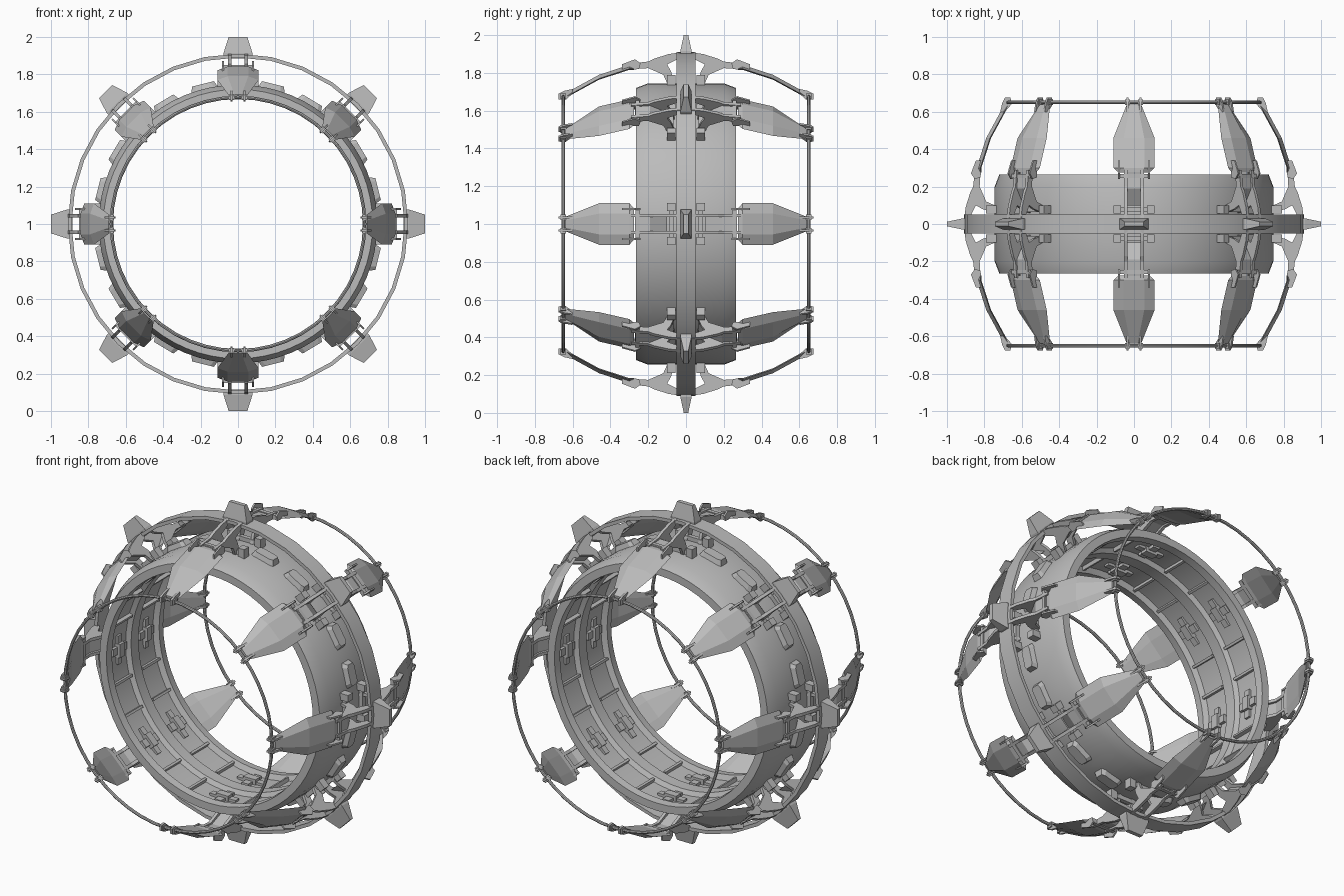
import bpy, bmesh, math
from mathutils import Matrix, Vector

cube = bpy.data.objects.get("Cube")
if cube:
    bpy.data.objects.remove(cube)

grey = bpy.data.materials.new("plain_grey")
grey.use_nodes = True
COLOR = (0.5, 0.5, 0.5, 1)
grey.diffuse_color = COLOR
grey.node_tree.nodes["Principled BSDF"].inputs["Base Color"].default_value = COLOR

CENTRE = Matrix.Translation((0, 0, 1))
EIGHTHS = [45 * k for k in range(8)]


def loft(bm, sections):
    """Skin matching closed sections and cap both ends."""
    rows = [[bm.verts.new(p) for p in s] for s in sections]
    n = len(rows[0])
    for a, b in zip(rows, rows[1:]):
        for i in range(n):
            j = (i + 1) % n
            bm.faces.new((a[i], a[j], b[j], b[i]))
    bm.faces.new(rows[0])
    bm.faces.new(rows[-1])


def box(bm, x, y, r):
    loft(bm, [[(x[0], a, b) for a, b in
               ((y[0], r[0]), (y[1], r[0]), (y[1], r[1]), (y[0], r[1]))],
              [(x[1], a, b) for a, b in
               ((y[0], r[0]), (y[1], r[0]), (y[1], r[1]), (y[0], r[1]))]])


def plate(bm, x0, x1, outline):
    """Side outline in (y, radius), extruded across x."""
    loft(bm, [[(x, y, r) for y, r in outline] for x in (x0, x1)])


def finish(name, bm, smooth=False):
    bmesh.ops.recalc_face_normals(bm, faces=bm.faces[:])
    mesh = bpy.data.meshes.new(name)
    bm.to_mesh(mesh)
    bm.free()
    mesh.materials.append(grey)
    obj = bpy.data.objects.new(name, mesh)
    bpy.context.collection.objects.link(obj)
    if smooth:
        bpy.ops.object.select_all(action='DESELECT')
        obj.select_set(True)
        bpy.context.view_layer.objects.active = obj
        bpy.ops.object.shade_smooth_by_angle(angle=math.radians(30))


def around(name, build, angles=EIGHTHS, both_sides=True):
    """Repeat a part built at the top around the y axis, on one or both ends."""
    bm = bmesh.new()
    for side in ((1, -1) if both_sides else (1,)):
        for deg in angles:
            part = bmesh.new()
            build(part)
            part.transform(CENTRE @ Matrix.Rotation(math.radians(deg), 4, 'Y')
                           @ Matrix.Diagonal((1, side, 1, 1)))
            temp = bpy.data.meshes.new("temp")
            part.to_mesh(temp)
            part.free()
            bm.from_mesh(temp)
            bpy.data.meshes.remove(temp)
    finish(name, bm)


def lathe(name, profile, steps):
    """Turn a closed (y, radius) profile around the y axis."""
    bm = bmesh.new()
    rows = []
    for k in range(steps):
        m = CENTRE @ Matrix.Rotation(math.tau * k / steps, 4, 'Y')
        rows.append([bm.verts.new(m @ Vector((0, y, r))) for y, r in profile])
    n = len(profile)
    for k in range(steps):
        a, b = rows[k], rows[(k + 1) % steps]
        for i in range(n):
            j = (i + 1) % n
            bm.faces.new((a[i], a[j], b[j], b[i]))
    finish(name, bm, smooth=True)


# Main drum: chamfered outside, two channels and a middle band inside
half = [(0.2, 0.745), (0.265, 0.72), (0.265, 0.675), (0.22, 0.67),
        (0.205, 0.7), (0.05, 0.7), (0.035, 0.675)]
lathe("main_drum", half + [(-y, r) for y, r in reversed(half)], 64)

# Outer hoop
lathe("outer_hoop", [(0.05, 0.89), (0.05, 0.91), (-0.05, 0.91), (-0.05, 0.89)], 32)

# Thin end rings
for side, label in ((-1, "front"), (1, "back")):
    tube = [(side * 0.65 + 0.009 * math.cos(math.tau * i / 8),
             0.677 + 0.009 * math.sin(math.tau * i / 8)) for i in range(8)]
    lathe(label + "_wire_ring", tube, 48)


# Tapered spikes on the hoop
def spike(bm):
    loft(bm, [[(-w, -d, r), (w, -d, r), (w, d, r), (-w, d, r)]
              for w, d, r in ((0.077, 0.03, 0.885), (0.077, 0.03, 0.915),
                              (0.05, 0.012, 1.0))])


around("spikes", spike, both_sides=False)


# Faceted petals leaning in toward the end rings
def petal(bm):
    rows = []
    for y, r, w in ((0.275, 0.842, 0.082), (0.3, 0.842, 0.11),
                    (0.46, 0.79, 0.11), (0.64, 0.692, 0.038)):
        rows.append([(-w, y, r - 0.02), (-w * 0.5, y, r), (w * 0.5, y, r),
                     (w, y, r - 0.02), (w * 0.5, y, r - 0.026),
                     (-w * 0.5, y, r - 0.026)])
    loft(bm, rows)


around("petals", petal)


# Pairs of prongs and collars gripping the end rings
def prongs(bm):
    for s in (-1, 1):
        x = s * 0.035
        plate(bm, x - 0.006, x + 0.006,
              [(0.6, 0.715), (0.645, 0.705), (0.675, 0.69), (0.675, 0.66),
               (0.64, 0.655), (0.6, 0.69)])
        box(bm, (x - 0.014, x + 0.014), (0.635, 0.665), (0.662, 0.692))


around("petal_prongs", prongs)


# Forked arms carrying the petals
def arm(bm):
    for s in (-1, 1):
        x = s * 0.045
        plate(bm, x - 0.009, x + 0.009,
              [(0.03, 0.908), (0.09, 0.9), (0.17, 0.875), (0.2, 0.86),
               (0.29, 0.85), (0.29, 0.82), (0.2, 0.825), (0.12, 0.79),
               (0.1, 0.745), (0.06, 0.745), (0.08, 0.81), (0.1, 0.845),
               (0.05, 0.87), (0.03, 0.89)])
        # hinge cheeks beside the petal root
        plate(bm, s * 0.08 - 0.005, s * 0.08 + 0.005,
              [(0.24, 0.85), (0.27, 0.872), (0.34, 0.845), (0.34, 0.815),
               (0.25, 0.82)])
        # foot blocks on the drum
        box(bm, (s * 0.09 - 0.02, s * 0.09 + 0.02), (0.055, 0.1), (0.735, 0.79))
    plate(bm, -0.045, 0.045,
          [(0.1, 0.8), (0.19, 0.85), (0.27, 0.842), (0.27, 0.83), (0.19, 0.835)])
    box(bm, (-0.085, 0.085), (0.245, 0.268), (0.825, 0.85))
    box(bm, (-0.09, 0.09), (0.065, 0.09), (0.745, 0.77))


around("forked_arms", arm)


# Long bevelled pads on the outside of the drum
def pad(bm):
    loft(bm, [[(-w, -d, r), (-w * 0.7, -d * 1.4, r), (w * 0.7, -d * 1.4, r),
               (w, -d, r), (w, d, r), (w * 0.7, d * 1.4, r),
               (-w * 0.7, d * 1.4, r), (-w, d, r)]
              for w, d, r in ((0.075, 0.03, 0.735), (0.06, 0.022, 0.772))])


around("drum_pads", pad, [a + d for a in EIGHTHS for d in (-14, 14)], False)


# Ribs across the inner channels
def rib(bm):
    box(bm, (-0.007, 0.007), (0.05, 0.21), (0.678, 0.71))


around("inner_ribs", rib, [a + d for a in EIGHTHS for d in (-15, 15)])


# Cross-shaped clamps in the inner channels
def clamp(bm):
    box(bm, (-0.085, 0.085), (0.11, 0.145), (0.682, 0.71))
    box(bm, (-0.022, 0.022), (0.065, 0.19), (0.682, 0.71))
    box(bm, (-0.04, 0.04), (0.105, 0.15), (0.667, 0.7))


around("inner_clamps", clamp)
